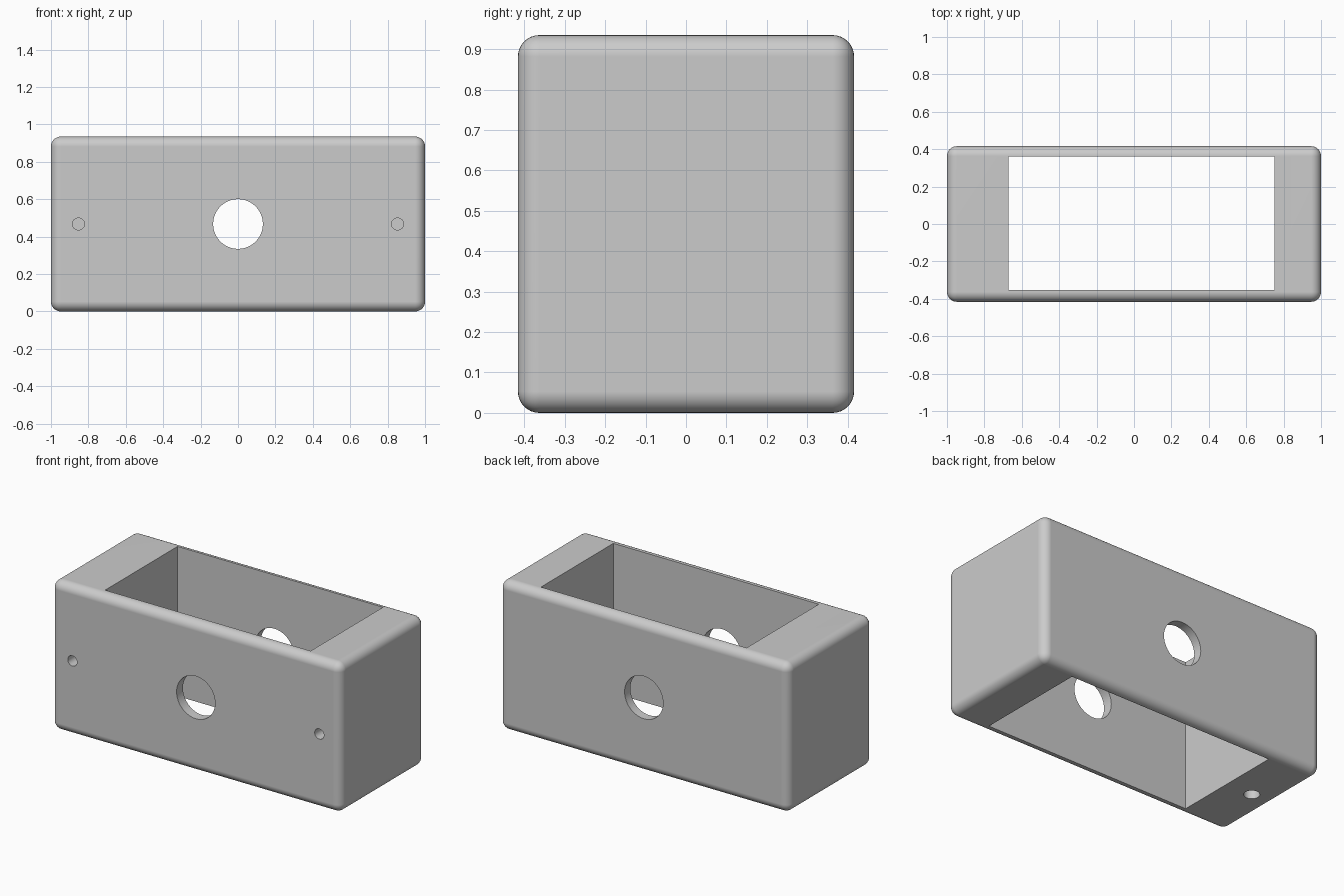
import bpy, bmesh
from math import pi
from mathutils import Matrix

cube = bpy.data.objects.get("Cube")
if cube:
    bpy.data.objects.remove(cube, do_unlink=True)

W, D, H = 2.0, 0.832, 0.935
MID = H / 2

grey = bpy.data.materials.new("plain grey")
grey.use_nodes = True
colour = (0.6, 0.6, 0.6, 1)
grey.diffuse_color = colour
grey.node_tree.nodes["Principled BSDF"].inputs["Base Color"].default_value = colour


def make_object(name, bm):
    mesh = bpy.data.meshes.new(name)
    bm.to_mesh(mesh)
    bm.free()
    obj = bpy.data.objects.new(name, mesh)
    bpy.context.collection.objects.link(obj)
    mesh.materials.append(grey)
    return obj


def box(name, size, centre, radius=0):
    bm = bmesh.new()
    matrix = Matrix.Translation(centre) @ Matrix.Diagonal((*size, 1))
    bmesh.ops.create_cube(bm, size=1, matrix=matrix)
    if radius:
        bmesh.ops.bevel(bm, geom=bm.edges[:], offset=radius, segments=8,
                        profile=0.5, affect='EDGES')
    return make_object(name, bm)


def drill(name, radius, length, centre, axis):
    bm = bmesh.new()
    turn = Matrix.Rotation(pi / 2, 4, 'X') if axis == 'Y' else Matrix()
    bmesh.ops.create_cone(bm, cap_ends=True, segments=48, radius1=radius,
                          radius2=radius, depth=length,
                          matrix=Matrix.Translation(centre) @ turn)
    return make_object(name, bm)


# Rounded solid body
housing = box("housing", (W, D, H), (0, 0, MID), 0.053)

# Open compartment, off-centre, running right through from top to bottom
cutters = [box("compartment_cutter", (1.42, 0.714, 2), (0.04, 0.003, MID))]

# Large round opening through the front and back walls
cutters.append(drill("round_opening_cutter", 0.133, 2, (0, 0, MID), 'Y'))

# Blind screw holes in the front face
for side in (-1, 1):
    cutters.append(drill("screw_hole_cutter", 0.032, 0.5,
                         (side * 0.853, -D / 2, MID), 'Y'))

# Blind hole under the thicker end
cutters.append(drill("bottom_hole_cutter", 0.045, 0.5, (-0.85, 0, 0), 'Z'))

for cutter in cutters:
    cutter.hide_render = True
    cut = housing.modifiers.new(cutter.name, 'BOOLEAN')
    cut.operation = 'DIFFERENCE'
    cut.solver = 'EXACT'
    cut.object = cutter

# Bake the cuts, then discard the cutters
bpy.context.view_layer.update()
graph = bpy.context.evaluated_depsgraph_get()
cut_mesh = bpy.data.meshes.new_from_object(housing.evaluated_get(graph))
housing.modifiers.clear()
housing.data = cut_mesh
for cutter in cutters:
    bpy.data.objects.remove(cutter, do_unlink=True)

# Smooth rounding with crisp rims and truly flat walls
bpy.ops.object.select_all(action='DESELECT')
housing.select_set(True)
bpy.context.view_layer.objects.active = housing
bpy.ops.object.shade_smooth_by_angle(angle=pi / 6)
normals = housing.modifiers.new("flat_walls", 'WEIGHTED_NORMAL')
normals.keep_sharp = True
